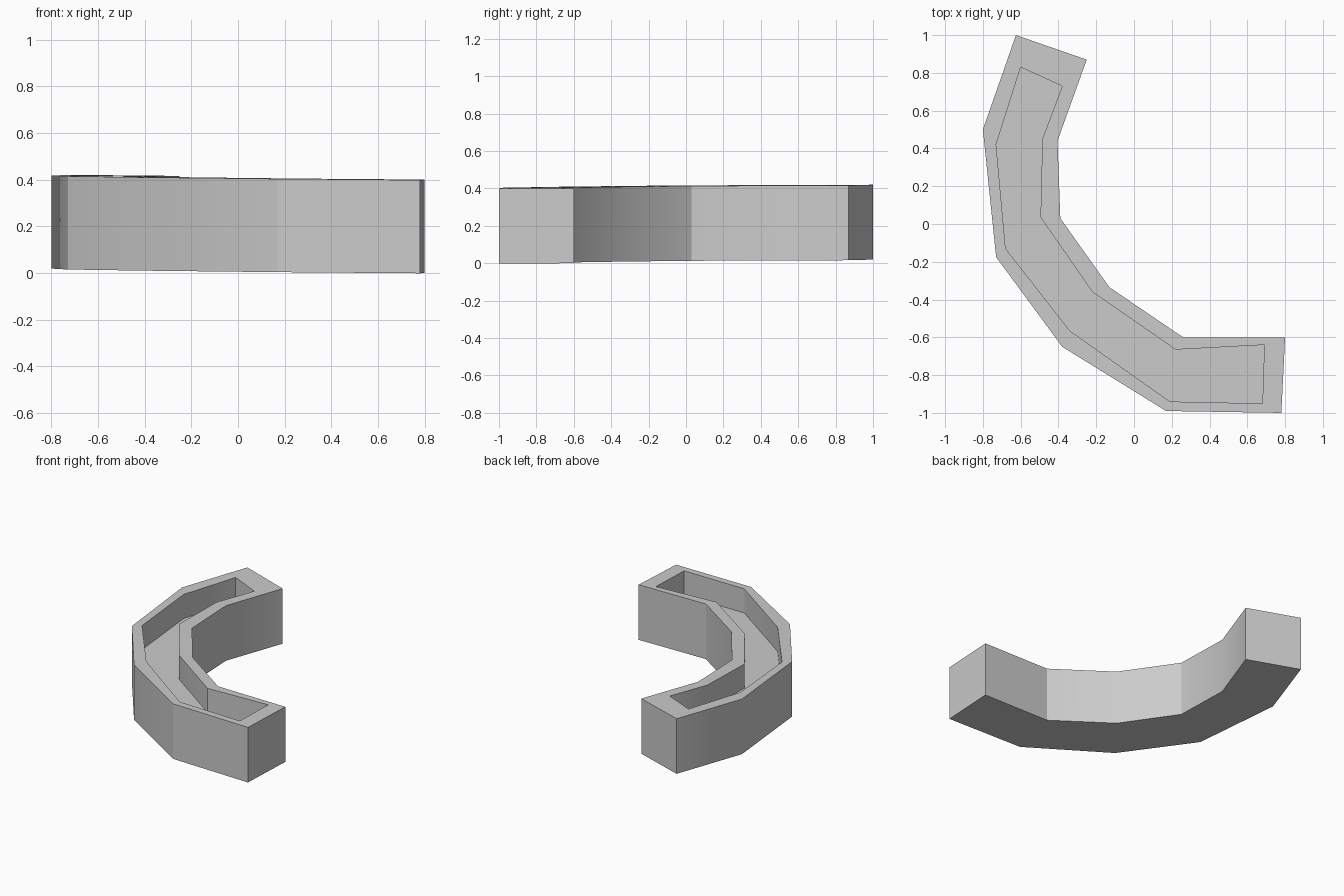
import bpy
import bmesh
import math

cube = bpy.data.objects.get("Cube")
if cube:
    bpy.data.objects.remove(cube, do_unlink=True)

HEIGHT = 0.40
FLOOR = 0.225

# Plan outlines, counter-clockwise from the back end: convex side, then concave side
body = [(-0.625, 1.0), (-0.80, 0.50), (-0.73, -0.175), (-0.38, -0.65), (0.17, -0.99), (0.78, -1.0),
        (0.80, -0.60), (0.26, -0.60), (-0.13, -0.335), (-0.39, 0.03), (-0.405, 0.44), (-0.25, 0.87)]
recess = [(-0.60, 0.83), (-0.73, 0.42), (-0.68, -0.13), (-0.34, -0.565), (0.19, -0.94), (0.68, -0.95),
          (0.69, -0.64), (0.22, -0.665), (-0.22, -0.36), (-0.495, 0.035), (-0.485, 0.45), (-0.38, 0.73)]


def tilt(x, y):
    """Slight lean of the whole trough, lowest at the front left end."""
    return 0.0094 - 0.008 * x + 0.005 * y


bm = bmesh.new()


def ring(outline, z):
    return [bm.verts.new((x, y, z + tilt(x, y))) for x, y in outline]


# Stacked rings: base, outer rim, inner rim, recess floor
rings = [ring(body, 0), ring(body, HEIGHT), ring(recess, HEIGHT), ring(recess, FLOOR)]
for low, high in zip(rings, rings[1:]):
    for i in range(len(low)):
        j = (i + 1) % len(low)
        bm.faces.new((low[i], low[j], high[j], high[i]))
bm.faces.new(rings[0][::-1])
bm.faces.new(rings[-1])

mesh = bpy.data.meshes.new("curved_trough")
bm.to_mesh(mesh)
bm.free()

# Plain grey surface
grey = bpy.data.materials.new("grey")
grey.use_nodes = True
colour = (0.6, 0.6, 0.6, 1)
grey.diffuse_color = colour
grey.node_tree.nodes["Principled BSDF"].inputs["Base Color"].default_value = colour
mesh.materials.append(grey)

trough = bpy.data.objects.new("curved_trough", mesh)
bpy.context.collection.objects.link(trough)
bpy.ops.object.select_all(action='DESELECT')
trough.select_set(True)
bpy.context.view_layer.objects.active = trough
bpy.ops.object.shade_smooth_by_angle(angle=math.radians(30))
